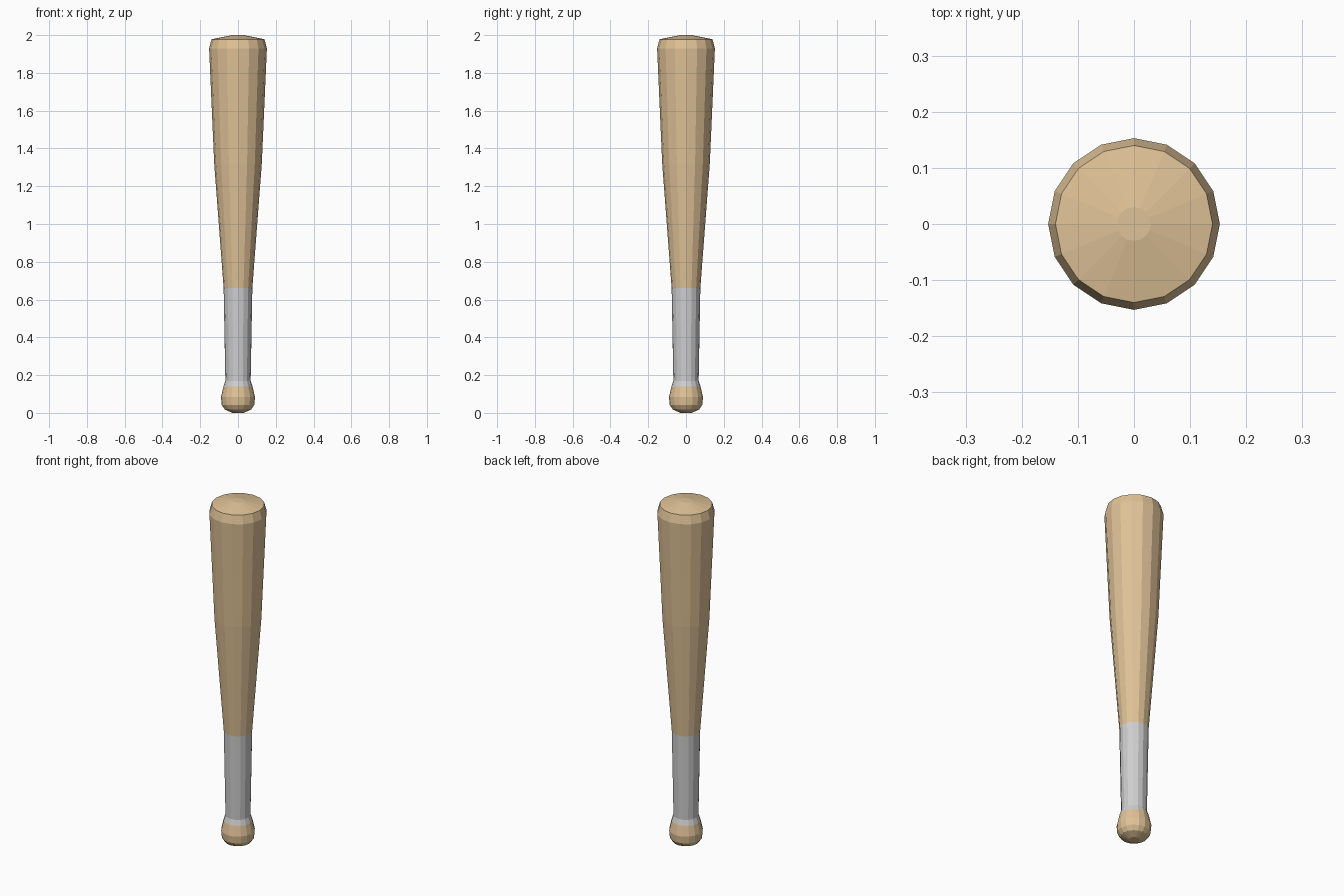
import bpy, bmesh, math

if "Cube" in bpy.data.objects:
    bpy.data.objects.remove(bpy.data.objects["Cube"])

SIDES = 16

def material(name, rgb):
    m = bpy.data.materials.new(name)
    m.diffuse_color = (*rgb, 1)
    m.use_nodes = True
    m.node_tree.nodes["Principled BSDF"].inputs["Base Color"].default_value = m.diffuse_color
    return m

wood = material("light wood", (0.74, 0.54, 0.31))
wrap = material("grey wrap", (0.62, 0.62, 0.62))

def lathe(name, profile, mat, cap_bottom=False, cap_top=False):
    """Turn a (radius, height) profile around z, flat shaded."""
    bm = bmesh.new()
    rings = []
    for r, z in profile:
        rings.append([bm.verts.new((r * math.cos(2 * math.pi * i / SIDES),
                                    r * math.sin(2 * math.pi * i / SIDES), z))
                      for i in range(SIDES)])
    for a, b in zip(rings, rings[1:]):
        for i in range(SIDES):
            j = (i + 1) % SIDES
            bm.faces.new((a[i], a[j], b[j], b[i]))
    if cap_bottom:
        bm.faces.new(rings[0][::-1])
    if cap_top:
        bm.faces.new(rings[-1])
    mesh = bpy.data.meshes.new(name)
    bm.to_mesh(mesh)
    bm.free()
    mesh.materials.append(mat)
    obj = bpy.data.objects.new(name, mesh)
    bpy.context.collection.objects.link(obj)
    return obj

# Rounded knob at the foot
lathe("knob", [(0.03, 0.0), (0.07, 0.018), (0.086, 0.042), (0.09, 0.083), (0.077, 0.14)],
      wood, cap_bottom=True)

# Wrapped handle, flaring slightly into the knob
lathe("grip", [(0.077, 0.14), (0.067, 0.17), (0.076, 0.66)], wrap)

# Tapering barrel with bevelled rim and shallow cone end
lathe("barrel", [(0.076, 0.66), (0.126, 1.32), (0.153, 1.93), (0.14, 1.978), (0.03, 2.0)],
      wood, cap_top=True)
